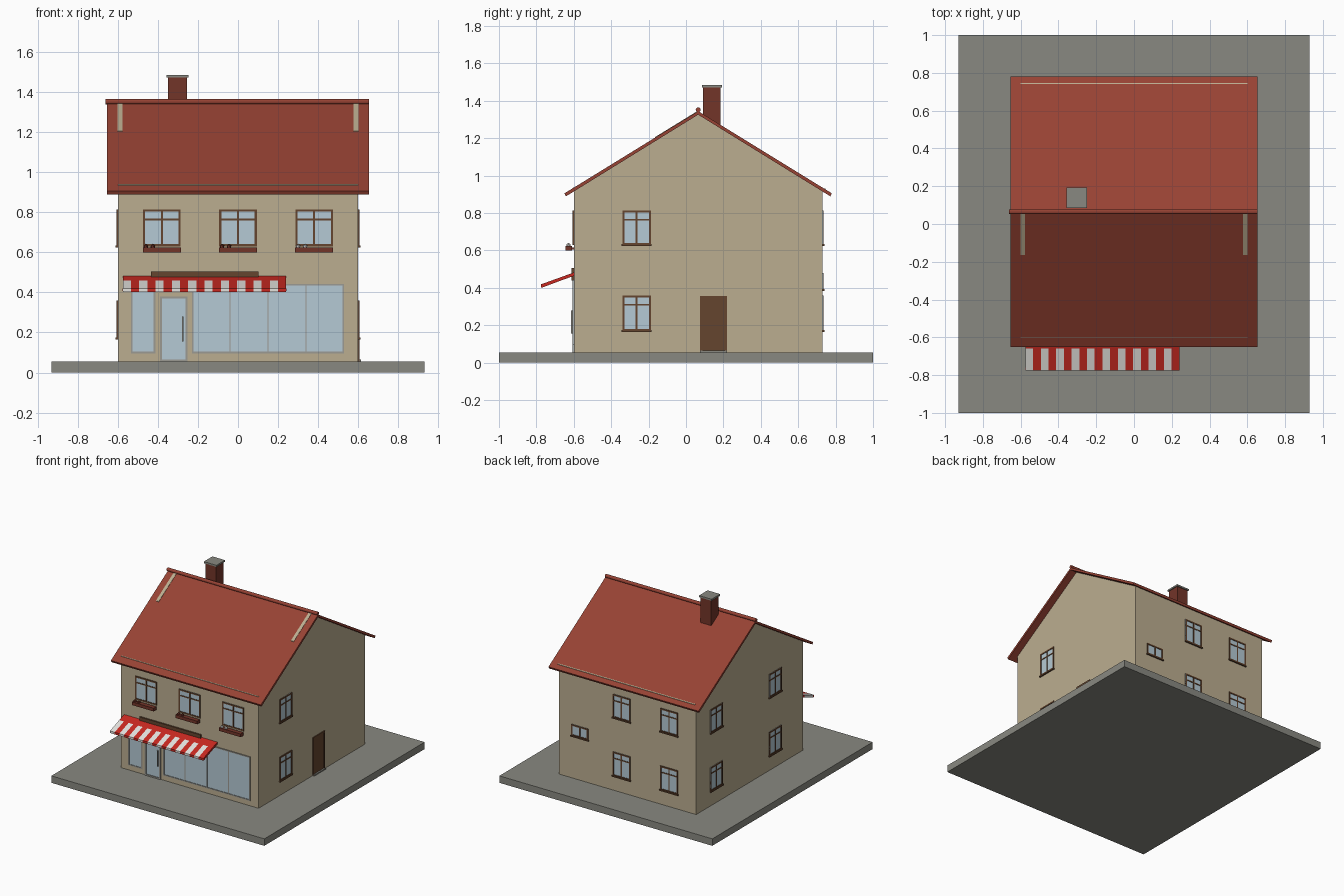
import bpy, bmesh, math
from mathutils import Matrix, Vector

if "Cube" in bpy.data.objects:
    bpy.data.objects.remove(bpy.data.objects["Cube"])


def mat(name, r, g, b):
    m = bpy.data.materials.new(name)
    m.diffuse_color = (r, g, b, 1)
    m.use_nodes = True
    m.node_tree.nodes["Principled BSDF"].inputs["Base Color"].default_value = m.diffuse_color
    return m


WALL = mat("tan plaster", .50, .42, .28)
ROOF = mat("roof red", .31, .055, .034)
GLASS = mat("pale blue glass", .46, .59, .66)
WOOD = mat("brown wood", .13, .06, .028)
STONE = mat("paving grey", .25, .25, .22)
RED = mat("awning red", .58, .022, .015)
WHITE = mat("awning white", .78, .77, .74)
BRICK = mat("brick red", .17, .035, .022)
METAL = mat("shop frame grey", .33, .32, .29)

FRONT, BACK, SIDE, RIDGE_Y = -.6, .73, .6, .065
SLOPE = .615


def finish(bm, name, *mats):
    bmesh.ops.recalc_face_normals(bm, faces=bm.faces)
    me = bpy.data.meshes.new(name)
    bm.to_mesh(me)
    bm.free()
    for m in mats:
        me.materials.append(m)
    ob = bpy.data.objects.new(name, me)
    bpy.context.collection.objects.link(ob)
    return ob


def add_box(bm, a, b):
    a, b = Vector(a), Vector(b)
    s = Vector([abs(v) for v in b - a])
    bmesh.ops.create_cube(bm, size=1, matrix=Matrix.Translation((a + b) / 2) @ Matrix.Diagonal((*s, 1)))


def boxes(name, material, items):
    bm = bmesh.new()
    for a, b in items:
        add_box(bm, a, b)
    return finish(bm, name, material)


def prism(name, material, profile, x0, x1):
    """Extrude a (y, z) profile along x."""
    bm = bmesh.new()
    f = bm.faces.new([bm.verts.new((x0, y, z)) for y, z in profile])
    r = bmesh.ops.extrude_face_region(bm, geom=[f])
    bmesh.ops.translate(bm, vec=(x1 - x0, 0, 0), verts=[v for v in r["geom"] if isinstance(v, bmesh.types.BMVert)])
    return finish(bm, name, material)


def on_wall(side, u0, u1, z0, z1, d0, d1):
    """Box on a wall: u along it, d outward from it."""
    if side in ("front", "back"):
        w, s = (FRONT, -1) if side == "front" else (BACK, 1)
        return (u0, w + s * d0, z0), (u1, w + s * d1, z1)
    s = 1 if side == "right" else -1
    return (s * (SIDE + d0), u0, z0), (s * (SIDE + d1), u1, z1)


def border(side, u0, u1, z0, z1, t, d):
    return [on_wall(side, u0, u0 + t, z0, z1, -.01, d), on_wall(side, u1 - t, u1, z0, z1, -.01, d),
            on_wall(side, u0 + t, u1 - t, z0, z0 + t, -.01, d), on_wall(side, u0 + t, u1 - t, z1 - t, z1, -.01, d)]


def window(side, u, z0, z1, w, transom=True):
    u0, u1 = u - w / 2, u + w / 2
    boxes(side + "_window_glass", GLASS, [on_wall(side, u0, u1, z0, z1, -.01, .002)])
    bars = border(side, u0, u1, z0, z1, .011, .006)
    bars.append(on_wall(side, u - .005, u + .005, z0, z1, -.01, .0055))
    if transom:
        bars.append(on_wall(side, u0, u1, z1 - .055, z1 - .046, -.01, .005))
    boxes(side + "_window_frame", WOOD, bars)
    if side != "front":
        boxes(side + "_window_sill", WOOD, [on_wall(side, u0 - .004, u1 + .004, z0 - .006, z0 + .004, -.01, .011)])


# paved base
boxes("paved_base", STONE, [((-.93, -1, 0), (.93, 1, .055))])

# house walls with gables
def roof_z(y, top=1.345):
    return top - abs(y - RIDGE_Y) * SLOPE


prism("house_walls", WALL, [(FRONT, .05), (BACK, .05), (BACK, roof_z(BACK, 1.33)), (RIDGE_Y, 1.33),
                            (FRONT, roof_z(FRONT, 1.33))], -SIDE, SIDE)

# roof slab and ridge
e0, e1 = -.65, .78
prism("roof", ROOF, [(e0, roof_z(e0)), (RIDGE_Y, 1.345), (e1, roof_z(e1)), (e1 - .008, roof_z(e1) - .016),
                     (RIDGE_Y, 1.326), (e0 + .008, roof_z(e0) - .016)], -.655, .655)
bm = bmesh.new()
bmesh.ops.create_cone(bm, cap_ends=True, segments=12, radius1=.013, radius2=.013, depth=1.315,
                      matrix=Matrix.Translation((-.003, RIDGE_Y, 1.352)) @ Matrix.Rotation(math.pi / 2, 4, 'Y'))
finish(bm, "roof_ridge", ROOF)


# pale strips lying on the roof
def roof_strip(name, ya, yb, x0, x1):
    prism(name, WALL, [(ya, roof_z(ya) - .004), (yb, roof_z(yb) - .004), (yb, roof_z(yb) + .003),
                       (ya, roof_z(ya) + .003)], x0, x1)


roof_strip("left_gable_strip", -.165, .058, -.602, -.577)
roof_strip("right_gable_strip", -.165, .058, .577, .602)
roof_strip("back_eave_line", .74, .746, -.6, .6)
roof_strip("front_eave_line", -.602, -.598, -.6, .6)

# chimney
boxes("chimney", BRICK, [((-.35, .092, 1.2), (-.255, .185, 1.473))])
boxes("chimney_cap", STONE, [((-.358, .085, 1.472), (-.248, .192, 1.485))])

# small windows on all walls
for x in (-.38, 0, .38):
    window("front", x, .63, .815, .188)
for z0, z1 in ((.17, .36), (.63, .815)):
    window("right", -.264, z0, z1, .152)
    for y in (-.255, .48):
        window("left", y, z0, z1, .152)
    for x in (.05, -.365):
        window("back", x, z0, z1, .155)
window("back", .415, .39, .48, .148, False)

# flower boxes
for i, x in enumerate((-.38, 0, .38)):
    boxes("flower_box", BRICK, [((x - .095, -.645, .6), (x + .095, -.61, .625)),
                                ((x - .08, -.612, .605), (x + .08, -.595, .615))])
    bm = bmesh.new()
    for k in (-.08, -.045):
        bmesh.ops.create_icosphere(bm, subdivisions=1, radius=.013, matrix=Matrix.Translation((x + k, -.628, .628)))
    finish(bm, "flowers", (BRICK, BRICK, WHITE)[i])

# shop windows
for u0, u1, n in ((-.535, -.412, 1), (-.23, .53, 4)):
    boxes("shop_window_glass", GLASS, [on_wall("front", u0, u1, .095, .443, -.01, .002)])
    bars = border("front", u0, u1, .095, .443, .009, .006)
    for i in range(1, n):
        u = u0 + (u1 - u0) * i / n
        bars.append(on_wall("front", u - .003, u + .003, .1, .44, -.01, .004))
    boxes("shop_window_frame", METAL, bars)

# shop door
boxes("shop_door_glass", GLASS, [on_wall("front", -.39, -.252, .06, .38, -.01, .002)])
boxes("shop_door_frame", METAL, border("front", -.39, -.252, .055, .38, .011, .007))
boxes("shop_door_handle", METAL, [on_wall("front", -.279, -.272, .155, .28, .002, .014)])

# side door
boxes("side_door", WOOD, [on_wall("right", .085, .21, .055, .35, -.01, .003)])
boxes("side_door_frame", WOOD, border("right", .075, .22, .05, .357, .012, .007))
boxes("side_door_step", STONE, [on_wall("right", .075, .22, .05, .064, -.01, .015)])

# sign board, left blank
boxes("sign_board", WOOD, [on_wall("front", -.433, .102, .44, .505, -.005, .012)])


# awning: plain red strip by the wall, then stripes and a short lip
def awn(y):
    return .482 + (y + .6) * .36


AX0, AX1, N = -.575, .24, 20
prism("awning_top", RED, [(-.595, awn(-.595)), (-.66, awn(-.66)), (-.66, awn(-.66) - .018),
                          (-.595, awn(-.595) - .018)], AX0, AX1)
for i in range(N):
    w = (AX1 - AX0) / N
    prism("awning_stripe", RED if i % 2 else WHITE,
          [(-.66, awn(-.66)), (-.775, awn(-.775)), (-.775, .402), (-.768, .402), (-.66, awn(-.66) - .018)],
          AX0 + i * w, AX0 + (i + 1) * w)
boxes("awning_side", RED, [((x - .002, -.772, .406), (x + .002, -.76, .42)) for x in (AX0, AX1)])
